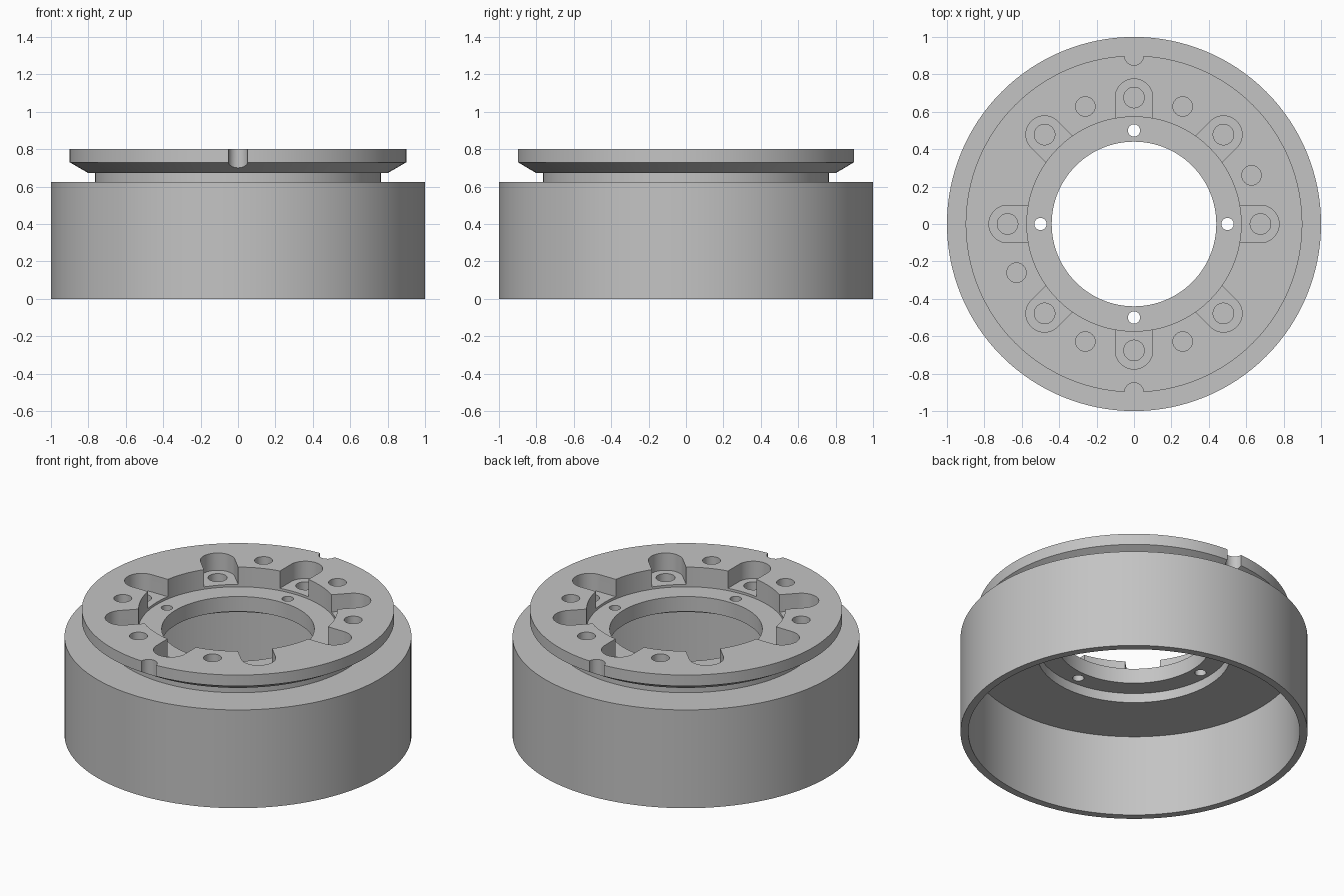
import bpy
import bmesh
from math import pi, sin, cos, radians, tau
from mathutils import Matrix, Vector

cube = bpy.data.objects.get("Cube")
if cube:
    bpy.data.objects.remove(cube, do_unlink=True)

metal = bpy.data.materials.new("grey metal")
metal.use_nodes = True
GREY = (0.55, 0.55, 0.55, 1)
metal.diffuse_color = GREY
metal.node_tree.nodes["Principled BSDF"].inputs["Base Color"].default_value = GREY


def make_object(name, bm):
    bmesh.ops.recalc_face_normals(bm, faces=bm.faces)
    mesh = bpy.data.meshes.new(name)
    bm.to_mesh(mesh)
    bm.free()
    mesh.materials.append(metal)
    obj = bpy.data.objects.new(name, mesh)
    bpy.context.collection.objects.link(obj)
    return obj


def lathe(name, profile, steps):
    """Revolve a closed (radius, height) outline around z."""
    bm = bmesh.new()
    verts = [bm.verts.new((r, 0, z)) for r, z in profile]
    edges = [bm.edges.new((v, verts[i - 1])) for i, v in enumerate(verts)]
    bmesh.ops.spin(bm, geom=verts + edges, cent=(0, 0, 0), axis=(0, 0, 1),
                   angle=tau, steps=steps, use_merge=True)
    bmesh.ops.remove_doubles(bm, verts=bm.verts, dist=1e-5)
    return make_object(name, bm)


def add_prism(bm, outline, low, high, degrees):
    """Add an upright prism, turned around z."""
    turn = Matrix.Rotation(radians(degrees), 3, "Z")
    face = bm.faces.new([bm.verts.new(turn @ Vector((x, y, low))) for x, y in outline])
    moved = bmesh.ops.extrude_face_region(bm, geom=[face])["geom"]
    bmesh.ops.translate(bm, vec=(0, 0, high - low),
                        verts=[g for g in moved if isinstance(g, bmesh.types.BMVert)])


def circle(centre, radius, count=32):
    return [(centre + radius * cos(tau * i / count), radius * sin(tau * i / count))
            for i in range(count)]


def slot(inner, centre, radius, count=20):
    arc = [(centre + radius * sin(pi * i / count), -radius * cos(pi * i / count))
           for i in range(count + 1)]
    return [(inner, -radius)] + arc + [(inner, radius)]


def cut(target, bm):
    cutter = make_object("cutter", bm)
    cutter.hide_render = True
    mod = target.modifiers.new("cut", "BOOLEAN")
    mod.operation = "DIFFERENCE"
    mod.solver = "EXACT"
    mod.object = cutter
    bpy.context.view_layer.objects.active = target
    bpy.ops.object.modifier_apply(modifier=mod.name)
    bpy.data.objects.remove(cutter, do_unlink=True)


# Turned body: skirt, neck groove, bevelled flange, recessed ledge, bore
housing = lathe("flanged_housing", [
    (0.955, 0), (1, 0), (1, 0.625), (0.765, 0.625), (0.765, 0.672),
    (0.80, 0.672), (0.90, 0.73), (0.90, 0.80), (0.573, 0.80), (0.573, 0.675),
    (0.44, 0.675), (0.44, 0.58), (0.56, 0.58), (0.56, 0.52), (0.955, 0.52),
], 128)

# Eight round-ended pockets opening into the recess
pockets = bmesh.new()
for i in range(8):
    add_prism(pockets, slot(0.48, 0.676, 0.1), 0.69, 0.9, 45 * i)
cut(housing, pockets)

holes = bmesh.new()
# Blind bolt holes in the pocket floors
for i in range(8):
    add_prism(holes, circle(0.676, 0.055), 0.58, 0.9, 45 * i)
# Blind holes in the flange face
for angle in (22.5, 67.5, 112.5, 202.5, 247.5, 292.5):
    add_prism(holes, circle(0.68, 0.052), 0.65, 0.9, angle)
# Through holes in the ledge
for i in range(4):
    add_prism(holes, circle(0.5, 0.033), 0.5, 0.9, 90 * i)
# Front and back rim notches
for angle in (90, 270):
    add_prism(holes, circle(0.9, 0.051), 0.64, 0.9, angle)
cut(housing, holes)

bpy.ops.object.select_all(action="DESELECT")
housing.select_set(True)
bpy.context.view_layer.objects.active = housing
bpy.ops.object.shade_smooth_by_angle(angle=radians(25))
